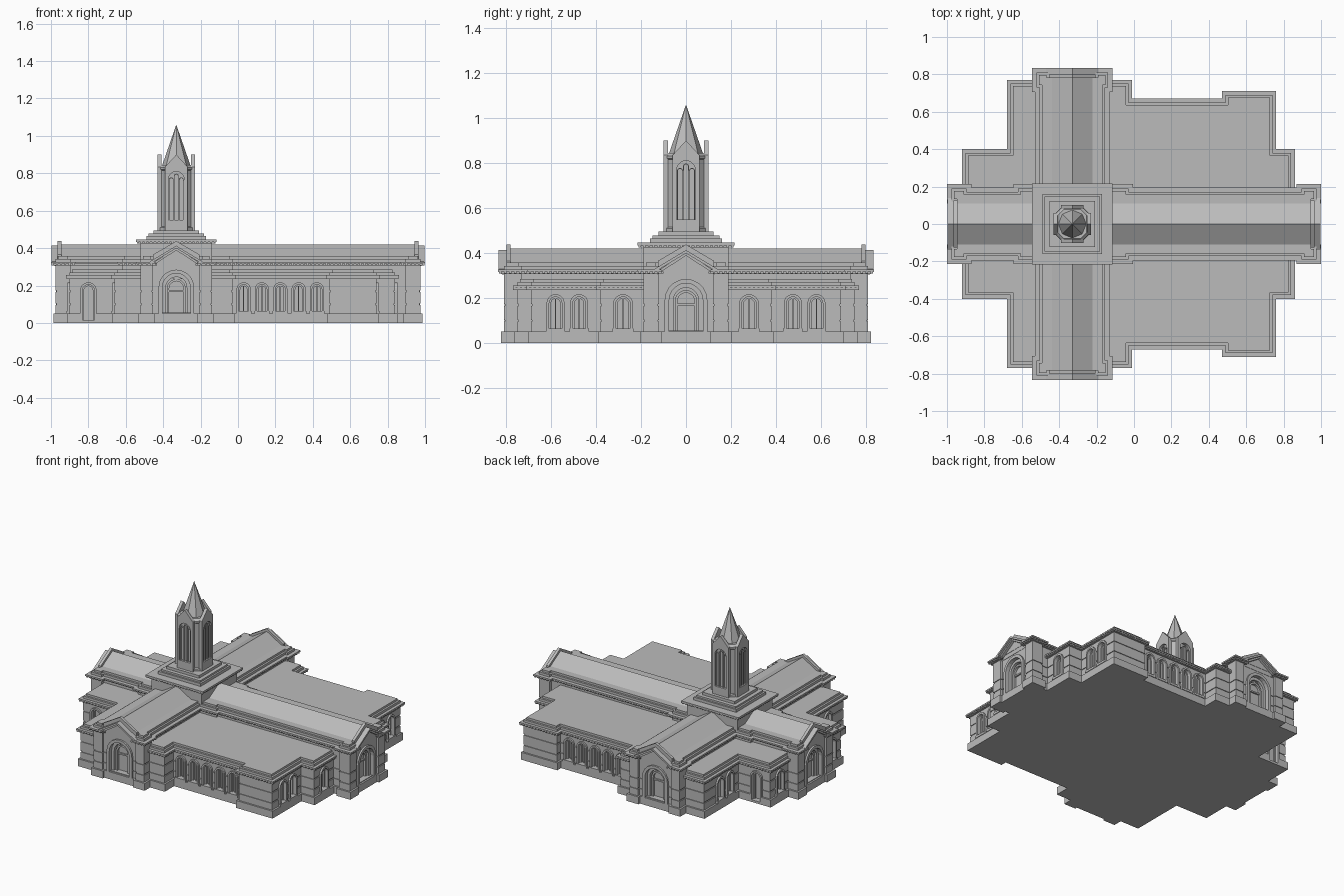
import bpy, bmesh, math
from mathutils import Matrix, Vector

cube = bpy.data.objects.get("Cube")
if cube:
    bpy.data.objects.remove(cube, do_unlink=True)

stone = bpy.data.materials.new("grey_stone")
stone.use_nodes = True
GREY = (0.5, 0.5, 0.5, 1)
stone.diffuse_color = GREY
for node in stone.node_tree.nodes:
    if node.type == 'BSDF_PRINCIPLED':
        node.inputs["Base Color"].default_value = GREY

TX = -0.33  # axis of transept and tower


def finish(name, bm):
    bmesh.ops.recalc_face_normals(bm, faces=bm.faces[:])
    mesh = bpy.data.meshes.new(name)
    bm.to_mesh(mesh)
    bm.free()
    mesh.materials.append(stone)
    obj = bpy.data.objects.new(name, mesh)
    bpy.context.scene.collection.objects.link(obj)
    return obj


def offset(outline, d):
    """Grow a counter-clockwise outline by d with mitred corners."""
    pts = [Vector(p) for p in outline]
    out = []
    for i, p in enumerate(pts):
        a = (p - pts[i - 1]).normalized()
        b = (pts[(i + 1) % len(pts)] - p).normalized()
        n1, n2 = Vector((a.y, -a.x)), Vector((b.y, -b.x))
        out.append(p + (n1 + n2) * d / (1 + n1.dot(n2)))
    return out


def loft(name, outline, profile):
    """Sweep a (height, projection) moulding profile round an outline."""
    bm = bmesh.new()
    rings = [[bm.verts.new((p.x, p.y, z)) for p in offset(outline, d)]
             for z, d in profile]
    n = len(outline)
    for r, s in zip(rings, rings[1:]):
        for i in range(n):
            j = (i + 1) % n
            bm.faces.new((r[i], r[j], s[j], s[i]))
    bm.faces.new(rings[0][::-1])
    bm.faces.new(rings[-1])
    return finish(name, bm)


def prism(bm, pts, d0, d1, place):
    """Extrude a (sideways, height) shape along the wall normal."""
    x, y, nx, ny = place
    rings = [[bm.verts.new((x + nx * d - ny * u, y + ny * d + nx * u, z))
              for u, z in pts] for d in (d0, d1)]
    bm.faces.new(rings[0])
    bm.faces.new(rings[1][::-1])
    for i in range(len(pts)):
        j = (i + 1) % len(pts)
        bm.faces.new((rings[0][i], rings[0][j], rings[1][j], rings[1][i]))


def arch(r, z0, spring, u0=0, steps=10):
    curve = [(u0 + r * math.cos(math.pi * i / steps),
              spring + r * math.sin(math.pi * i / steps)) for i in range(steps + 1)]
    return [(u0 + r, z0)] + curve + [(u0 - r, z0)]


def arch_band(r, t, z0, spring, u0=0):
    return arch(r + t, z0, spring, u0) + arch(r, z0, spring, u0)[::-1]


def rect(w, z0, z1, u0=0):
    return [(u0 - w, z0), (u0 + w, z0), (u0 + w, z1), (u0 - w, z1)]


def house(w, z0, eave, apex):
    return [(-w, z0), (w, z0), (w, eave), (0, apex), (-w, eave)]


def chevron(w, eave, apex, t):
    return [(-w, eave), (0, apex), (w, eave), (w, eave - t), (0, apex - t), (-w, eave - t)]


def carve(obj, cut_bm):
    cutter = finish("opening_cutter", cut_bm)
    cutter.hide_render = True
    mod = obj.modifiers.new("openings", 'BOOLEAN')
    mod.operation = 'DIFFERENCE'
    mod.solver = 'EXACT'
    mod.object = cutter
    deps = bpy.context.evaluated_depsgraph_get()
    mesh = bpy.data.meshes.new_from_object(obj.evaluated_get(deps))
    obj.modifiers.clear()
    obj.data = mesh
    bpy.data.objects.remove(cutter, do_unlink=True)


def dentils(name, outline, d, z, skip_gables=False):
    bm = bmesh.new()
    pts = offset(outline, d)
    for i, a in enumerate(pts):
        b = pts[(i + 1) % len(pts)]
        length = (b - a).length
        if skip_gables and 0.15 < length < 0.3:
            continue
        count = max(1, int(length / 0.02))
        for k in range(count + 1):
            p = a.lerp(b, k / count)
            bmesh.ops.create_cube(bm, size=0.01, matrix=Matrix.Translation((p.x, p.y, z)))
    finish(name, bm)


def mirrored(half):
    return half + [(x, -y) for x, y in reversed(half)]


# Outlines of the low wings and of the tall cross
wing_plan = mirrored([(.84, .38), (.74, .38), (.74, .69), (.49, .69), (.49, .65),
                      (-.03, .65), (-.03, .75), (-.66, .75), (-.66, .38), (-.9, .38)])
arm = [(.155, .19), (.155, .73), (.19, .73), (.19, .81), (.125, .81), (.125, .795)]
cross_plan = mirrored(
    [(.96, .12), (.975, .12), (.975, .19), (.895, .19), (.895, .17), (-.03, .17), (-.03, .19)]
    + [(TX + u, y) for u, y in [(.175, .19), (.175, .73)] + arm[2:]]
    + [(TX - u, y) for u, y in arm[:1:-1] + [(.175, .73), (.175, .19)]]
    + [(-.62, .19), (-.62, .17), (-.895, .17), (-.895, .19), (-.975, .19),
       (-.975, .12), (-.96, .12)])

# Plinth and grooved stone courses shared by all walls
courses = [(0, .012), (.05, .012), (.05, 0)]
for z in (.095, .165):
    courses += [(z, 0), (z, -.005), (z + .008, -.005), (z + .008, 0)]


def cornice(z, reach):
    return [(z, 0), (z, .012), (z + .01, .012), (z + .01, reach), (z + .02, reach),
            (z + .02, 0), (z + .036, 0), (z + .036, -.013), (z + .05, -.013)]


wings = loft("low_wings", wing_plan, courses + cornice(.235, .02))
cross = loft("nave_and_transept", cross_plan, courses + cornice(.307, .025))
dentils("wing_dentils", wing_plan, .013, .241)
dentils("cross_dentils", cross_plan, .016, .313, True)

# Arched windows and side doors of the low wings
openings = []
for s in (1, -1):
    openings += [((.03 + .098 * i, .65 * s, 0, s), .026, .065) for i in range(5)]
    openings.append(((-.8, .38 * s, 0, s), .032, .015))
    for e, inner, outer in ((1, .74, .84), (-1, -.66, -.9)):
        openings += [((inner, y * s, e, 0), .028, .065) for y in (.475, .58)]
        openings.append(((outer, .28 * s, e, 0), .032, .065))

cuts, trim = bmesh.new(), bmesh.new()
for place, r, z0 in openings:
    spring = .205 - r
    prism(cuts, arch(r, z0, spring), -.025, .03, place)
    prism(trim, arch_band(r, .012, z0 - .01, spring), -.01, .012, place)
    prism(trim, arch_band(r - .008, .01, z0, spring), -.03, -.012, place)
    if z0 > .03:
        prism(trim, rect(.003, z0, .2), -.03, -.014, place)
        prism(trim, rect(r + .015, z0 - .015, z0), -.01, .016, place)
carve(wings, cuts)
finish("window_surrounds", trim)

# Gabled ends with arched portals
ends = [(.96, 0, 1, 0), (-.96, 0, -1, 0), (TX, .795, 0, 1), (TX, -.795, 0, -1)]
cuts, trim, gables = bmesh.new(), bmesh.new(), bmesh.new()
for place in ends:
    prism(cuts, arch(.075, .055, .19), -.04, .04, place)
    prism(cuts, rect(.11, .3, .4), 0, .06, place)
    prism(trim, arch_band(.075, .02, .05, .19), -.01, .012, place)
    prism(trim, arch_band(.056, .02, .05, .19), -.045, -.015, place)
    prism(trim, arch_band(.038, .012, .05, .185), -.045, -.025, place)
    prism(trim, rect(.05, .165, .175), -.045, -.03, place)
    prism(gables, house(.12, .302, .33, .405), -.035, .002, place)
    prism(gables, chevron(.14, .329, .413, .014), -.02, .038, place)
    prism(gables, chevron(.13, .318, .402, .014), -.02, .022, place)
    prism(gables, house(.125, .33, .365, .438), -.015, .004, place)
carve(cross, cuts)
finish("portal_surrounds", trim)
finish("end_gables", gables)

# Pitched roofs over nave and transept
roof = bmesh.new()
prism(roof, house(.11, .34, .356, .42), -1.91, -.005, ends[0])
prism(roof, house(.11, .34, .356, .42), -1.58, -.005, ends[2])
finish("pitched_roofs", roof)


def square(h):
    return [(TX + h, -h), (TX + h, h), (TX - h, h), (TX - h, -h)]


# Stepped tower base over the crossing
loft("tower_base", square(.19), [
    (.3, 0), (.425, 0), (.425, .012), (.433, .012), (.433, .026), (.446, .026),
    (.446, -.03), (.465, -.03), (.465, -.042), (.477, -.042), (.477, -.068), (.495, -.068)])
dentils("tower_base_dentils", square(.19), .016, .43)

# Chamfered tower shaft
H, C = .085, .05
corner = [(H, -C), (H, C), (C, H), (-C, H), (-H, C), (-H, -C), (-C, -H), (C, -H)]
loft("tower_shaft", [(TX + x, y) for x, y in corner],
     [(.49, .008), (.51, .008), (.515, 0), (.815, 0), (.82, .006), (.832, .006), (.845, -.008)])

# Gabled belfry faces with triple lancets
faces, cuts, trim = bmesh.new(), bmesh.new(), bmesh.new()
for nx, ny in ((1, 0), (-1, 0), (0, 1), (0, -1)):
    place = (TX + nx * .08, ny * .08, nx, ny)
    prism(faces, house(.06, .49, .835, .9), 0, .021, place)
    prism(cuts, arch(.042, .55, .768), -.01, .04, place)
    for u in (-.027, 0, .027):
        top = .785 if u == 0 else .765
        prism(trim, arch_band(.009, .004, .55, top, u), 0, .014, place)
belfry = finish("belfry_gables", faces)
carve(belfry, cuts)
finish("belfry_lancets", trim)

# Eight-sided spire
bm = bmesh.new()
bmesh.ops.create_cone(bm, cap_ends=True, segments=8, radius1=.08, radius2=0, depth=.23,
                      matrix=Matrix.Translation((TX, 0, .945)))
finish("spire", bm)
